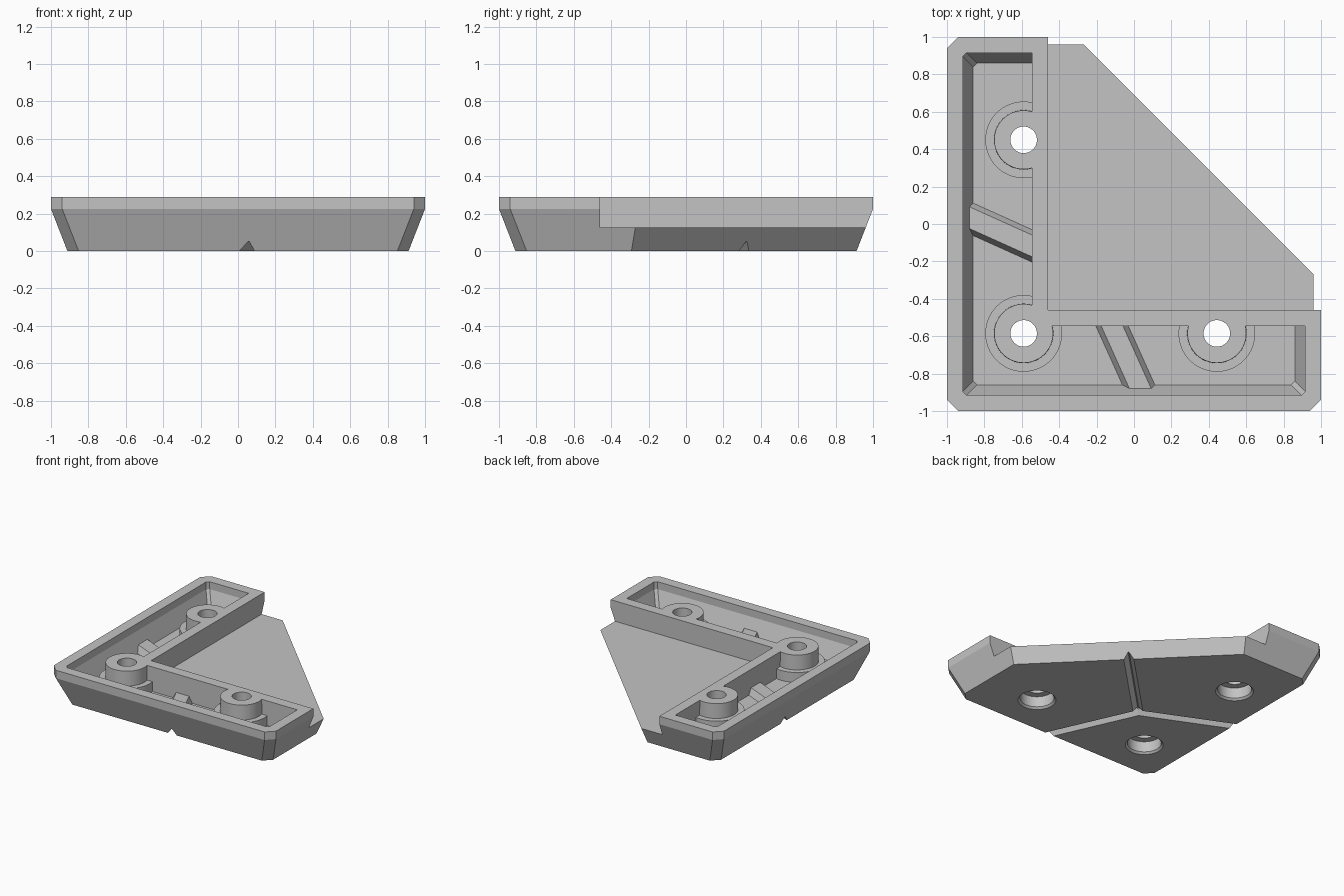
import bpy
import bmesh
import math
from mathutils import Vector

if "Cube" in bpy.data.objects:
    bpy.data.objects.remove(bpy.data.objects["Cube"], do_unlink=True)

TOP, KINK, PLATE, FLOOR = 0.29, 0.225, 0.125, 0.09

grey = bpy.data.materials.new("plain_grey")
grey.use_nodes = True
colour = (0.55, 0.55, 0.55, 1)
grey.diffuse_color = colour
grey.node_tree.nodes["Principled BSDF"].inputs["Base Color"].default_value = colour


def loft(name, rings):
    """Closed solid through rings with equal point counts."""
    bm = bmesh.new()
    loops = [[bm.verts.new(p) for p in ring] for ring in rings]
    n = len(loops[0])
    for a, b in zip(loops, loops[1:]):
        for i in range(n):
            j = (i + 1) % n
            bm.faces.new((a[i], a[j], b[j], b[i]))
    bm.faces.new(loops[0][::-1])
    bm.faces.new(loops[-1])
    bmesh.ops.recalc_face_normals(bm, faces=bm.faces)
    mesh = bpy.data.meshes.new(name)
    bm.to_mesh(mesh)
    bm.free()
    mesh.materials.append(grey)
    obj = bpy.data.objects.new(name, mesh)
    bpy.context.collection.objects.link(obj)
    return obj


def cut(target, cutter):
    """Subtract the cutter, then discard it."""
    cutter.hide_render = True
    mod = target.modifiers.new("cut", "BOOLEAN")
    mod.operation = "DIFFERENCE"
    mod.solver = "EXACT"
    mod.object = cutter
    bpy.context.view_layer.objects.active = target
    bpy.ops.object.modifier_apply(modifier=mod.name)
    bpy.data.objects.remove(cutter, do_unlink=True)


def turned(name, centre, profile, n=64):
    """Round solid from (radius, height) pairs."""
    angles = [2 * math.pi * i / n for i in range(n)]
    return loft(name, [[(centre[0] + r * math.cos(a), centre[1] + r * math.sin(a), z)
                        for a in angles] for r, z in profile])


def bar(name, start, end, section):
    """Straight bar with a (half offset, height) section."""
    s, e = Vector(start), Vector(end)
    d = (e - s).normalized()
    side = Vector((-d.y, d.x))
    return loft(name, [[(*(p + side * o), z) for o, z in section] for p in (s, e)])


def outline(e, c, z, k=0.06):
    """Square with three clipped corners and a diagonal edge x + y = c."""
    return [(-e, -e + k, z), (-e + k, -e, z), (e - k, -e, z), (e, -e + k, z),
            (e, c - e, z), (c - e, e, z), (-e + k, e, z), (-e, e - k, z)]


def tray(e, z, inner=-0.545, k=0.02):
    """L-shaped outline of the recess."""
    return [(-e, -e + k, z), (-e + k, -e, z), (e - k, -e, z), (e, -e + k, z),
            (e, inner, z), (inner, inner, z), (inner, e, z),
            (-e + k, e, z), (-e, e - k, z)]


# Tapered body
c_kink = 0.62 + 0.56 * KINK
body = loft("corner_bracket", [outline(0.912, 0.62, 0), outline(1, c_kink, KINK),
                               outline(1, c_kink, TOP)])

# Step down from the L-shaped rim to the triangular plate
step = [(-0.46, -0.46), (1.5, -0.46), (1.5, 1.5), (-0.46, 1.5)]
cut(body, loft("step_cutter", [[(x, y, z) for x, y in step] for z in (PLATE, 0.5)]))

# Recess, with room left for the bosses and the ridges
recess = loft("recess_cutter", [tray(0.86, FLOOR), tray(0.915, 0.23), tray(0.915, 0.4)])
centres = [(-0.59, 0.45), (-0.59, -0.585), (0.443, -0.585)]
for c in centres:
    cut(recess, turned("boss", c, [(0.205, 0.03), (0.205, 0.17), (0.159, 0.17), (0.154, 0.5)]))

hub = Vector((-0.25, -0.25))
ends = [Vector((0.16, -1.16)), Vector((-1.16, 0.16))]
ridge = [(-0.1, 0.05), (0.1, 0.05), (0.053, 0.14), (-0.053, 0.14)]
for end in ends:
    cut(recess, bar("ridge", hub, end, ridge))
cut(body, recess)

# Three V grooves meeting under the plate
groove = [(-0.05, -0.02), (0.05, -0.02), (0.004, 0.05), (-0.004, 0.05)]
for end in ends + [Vector((0.6, 0.6))]:
    start = hub - (end - hub).normalized() * 0.012
    cut(body, bar("groove_cutter", start, end, groove))

# Screw holes, widened and chamfered from below
for c in centres:
    cut(body, turned("hole_cutter", c, [(0.16, -0.02), (0.125, 0.015), (0.125, 0.1),
                                        (0.071, 0.1), (0.071, 0.5)]))

# Smooth round walls, keep edges sharp
bpy.ops.object.select_all(action="DESELECT")
body.select_set(True)
bpy.context.view_layer.objects.active = body
bpy.ops.object.shade_smooth_by_angle(angle=math.radians(20))
